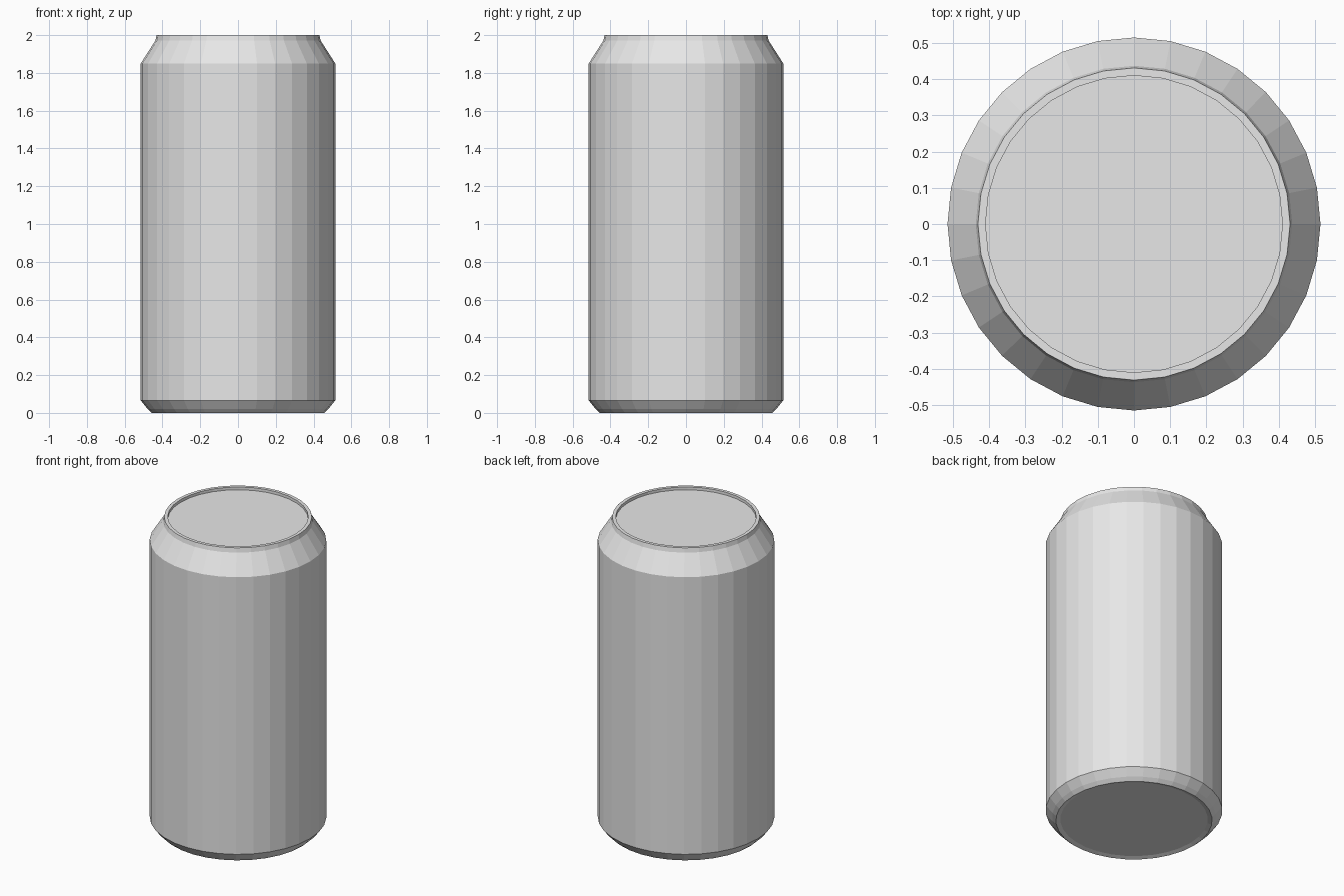
import bpy, bmesh, math

if "Cube" in bpy.data.objects:
    bpy.data.objects.remove(bpy.data.objects["Cube"], do_unlink=True)

SIDES = 32


def make_material(name, color):
    mat = bpy.data.materials.new(name)
    mat.use_nodes = True
    mat.diffuse_color = color
    mat.node_tree.nodes["Principled BSDF"].inputs["Base Color"].default_value = color
    return mat


def lathe(name, profile, mat, cap_start=False, cap_end=False):
    """Turn a (radius, height) profile around z, listed from bottom to top outside."""
    bm = bmesh.new()
    rings = []
    for r, z in profile:
        rings.append([bm.verts.new((r * math.cos(a), r * math.sin(a), z))
                      for a in (2 * math.pi * i / SIDES for i in range(SIDES))])
    for low, high in zip(rings, rings[1:]):
        for i in range(SIDES):
            j = (i + 1) % SIDES
            bm.faces.new((low[i], low[j], high[j], high[i]))
    if cap_start:
        bm.faces.new(rings[0][::-1])
    if cap_end:
        bm.faces.new(rings[-1])
    mesh = bpy.data.meshes.new(name)
    bm.to_mesh(mesh)
    bm.free()
    mesh.materials.append(mat)
    obj = bpy.data.objects.new(name, mesh)
    bpy.context.collection.objects.link(obj)
    return obj


metal = make_material("light grey metal", (0.8, 0.8, 0.8, 1.0))

# Base: shallow recessed bottom, foot ring and chamfer
lathe("can_base", [(0.43, 0.008), (0.456, 0.0), (0.478, 0.02), (0.515, 0.066)],
      metal, cap_start=True)

# Straight wall and tapered shoulder
lathe("can_body", [(0.515, 0.066), (0.515, 1.85), (0.437, 1.972)], metal)

# Rim with a slightly sunken lid
lathe("can_lid", [(0.437, 1.972), (0.431, 2.0), (0.41, 2.0), (0.41, 1.982)],
      metal, cap_end=True)
